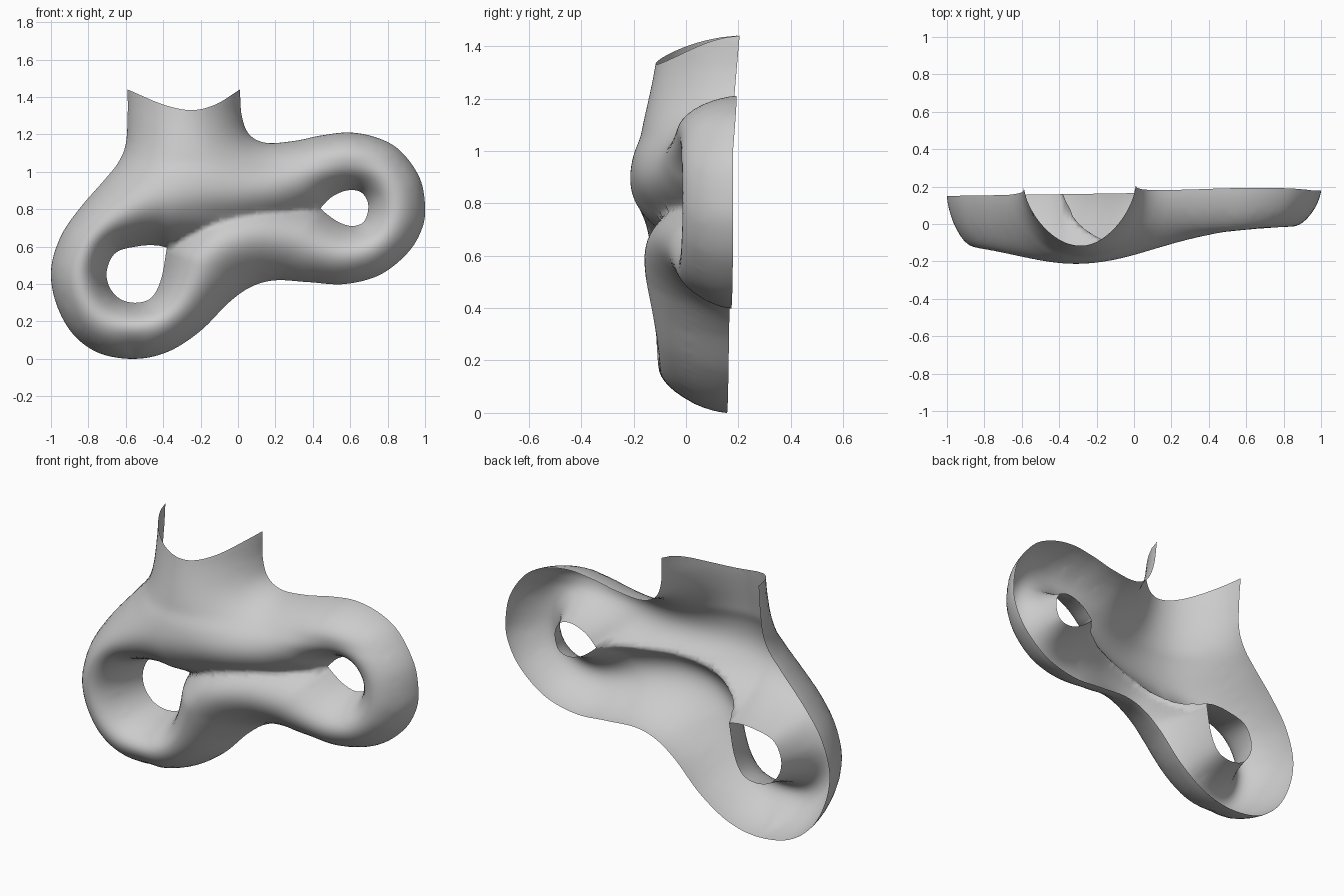
import bpy, math
from mathutils import Vector, kdtree
from mathutils.geometry import delaunay_2d_cdt

if "Cube" in bpy.data.objects:
    bpy.data.objects.remove(bpy.data.objects["Cube"])

# Front-view curves (x, z)
RIM = [(-.59, 1.44), (-.59, 1.3), (-.60, 1.15), (-.64, 1.05), (-.72, .95), (-.85, .8), (-.95, .65),
       (-1, .47), (-.97, .29), (-.88, .13), (-.74, .03), (-.55, 0),
       (-.37, .04), (-.2, .15), (-.05, .30), (.07, .385), (.2, .42), (.38, .41), (.57, .40),
       (.76, .45), (.91, .57), (.985, .7), (1, .82), (.97, .97), (.87, 1.11), (.75, 1.18), (.6, 1.21),
       (.45, 1.195), (.3, 1.165), (.15, 1.155), (.06, 1.2), (.02, 1.3), (.01, 1.44)]
NECK = [(.01, 1.44), (-.12, 1.36), (-.25, 1.33), (-.4, 1.36), (-.59, 1.44)]
HOLE_L = [(-.38, .595), (-.44, .607), (-.53, .603), (-.65, .57), (-.70, .48), (-.69, .39), (-.63, .32),
          (-.54, .30), (-.46, .33), (-.41, .43), (-.38, .595)]
HOLE_R = [(.44, .805), (.50, .865), (.58, .90), (.65, .895), (.69, .85), (.695, .79), (.67, .73),
          (.61, .71), (.54, .73), (.48, .77), (.44, .805)]
GROOVE = [(-.38, .595), (-.25, .66), (-.1, .725), (.1, .77), (.25, .785), (.44, .805)]


def spline(pts, step):
    """Smooth curve through the points, sampled at about the given spacing."""
    p = [Vector(q) for q in pts]
    p = [2 * p[0] - p[1]] + p + [2 * p[-1] - p[-2]]
    out = []
    for a, b, c, d in zip(p, p[1:], p[2:], p[3:]):
        n = max(2, round((c - b).length / step))
        for i in range(n):
            t = i / n
            out.append(.5 * (2 * b + (c - a) * t + (2 * a - 5 * b + 4 * c - d) * t * t
                             + (3 * b - a - 3 * c + d) * t ** 3))
    return out + [p[-2]]


def tree(points):
    """Distance function to a set of points."""
    kd = kdtree.KDTree(len(points))
    for i, p in enumerate(points):
        kd.insert((p.x, p.y, 0), i)
    kd.balance()
    return lambda q: kd.find((q.x, q.y, 0))[2]


def inside(q, loop):
    hit = False
    for a, b in zip(loop, loop[1:] + loop[:1]):
        if (a.y > q.y) != (b.y > q.y) and q.x < (b.x - a.x) * (q.y - a.y) / (b.y - a.y) + a.x:
            hit = not hit
    return hit


STEP, FINE = .016, .004


def half(right):
    """Left or right half of the outer rim, split at its lowest point."""
    out = []
    for s in (FINE, STEP):
        c = spline(RIM, s)
        k = min(range(len(c)), key=lambda i: c[i].y)
        out += c[k:] if right else c[:k + 1]
    return out


dist_l, dist_r = tree(half(False)), tree(half(True))
dist_neck = tree(spline(NECK, FINE))
dist_hole = tree([p for h in (HOLE_L, HOLE_R) for s in (FINE, STEP) for p in spline(h, s)])
gpts = spline(GROOVE, .014)
groove = [(p, .42 * t * (1 - t)) for i, p in enumerate(gpts) for t in [i / (len(gpts) - 1)]]
dist_groove = tree(gpts)


def depth(p):
    """Puffed tube section between the outer rim and the holes / groove."""
    x, z = p
    back = .165 + .015 * x + .09 * max(0, z - 1.0)
    dl, dr = dist_l(p), dist_r(p)
    d_in = min(dist_hole(p), min((p - g).length + c for g, c in groove))
    if min(dl, dr, d_in) < 1e-5:
        return back
    d_out = (dl ** -3 + dr ** -3) ** (-1 / 3)
    f = 2 * math.sqrt(d_out * d_in) / (d_out + d_in)
    f **= 1.4 + .4 * d_out / (d_out + d_in)
    bump = .14 * math.exp(-((x + .25) ** 2 + (z - .85) ** 2) / .24)
    h = .225 - .04 * x + bump + .33 * max(0, z - 1.05)
    return back - h * f


# Boundary loops of the shell
outer = spline(RIM, STEP)[:-1] + spline(NECK, STEP)[:-1]
holes = [spline(h, STEP)[:-1] for h in (HOLE_L, HOLE_R)]
loops = [outer] + holes


def valid(q):
    return inside(q, outer) and not any(inside(q, h) for h in holes)


def rim(q):
    return min(dist_l(q), dist_r(q), dist_hole(q))


# Fine rows beside the rims, where the surface turns steeply
pts, edges, loop_id, starts = [], [], [], []
for k, loop in enumerate(loops):
    s, n = len(pts), len(loop)
    starts.append(s)
    pts += loop
    loop_id += [k] * n
    edges += [(s + i, s + (i + 1) % n) for i in range(n)]
# Groove line joining the two holes
chain = [starts[1]] + [len(pts) + i for i in range(len(gpts) - 2)] + [starts[2]]
pts += gpts[1:-1]
edges += list(zip(chain, chain[1:]))
extra = []
for loop in loops:
    n = len(loop)
    for i, p in enumerate(loop):
        t = (loop[(i + 1) % n] - loop[i - 1]).normalized()
        for off in (.003, .009, .019, .033):
            for s in (1, -1):
                q = p + Vector((-t.y, t.x)) * off * s
                if rim(q) > off * .9 and dist_neck(q) > .004 and dist_groove(q) > .009 and valid(q):
                    extra.append(q)
# Regular grid over the rest
for i in range(-50, 51):
    for j in range(0, 74):
        q = Vector((i * .02 + (j % 2) * .01, j * .02))
        if rim(q) > .043 and dist_neck(q) > .012 and dist_groove(q) > .012 and valid(q):
            extra.append(q)
pts += extra
loop_id += [-1] * (len(pts) - len(loop_id))

v2, _, faces, origin, _, _ = delaunay_2d_cdt(pts, edges, [], 0, 1e-5)
ids = [loop_id[o[0]] if o else -1 for o in origin]
keep = []
for f in faces:
    if all(ids[i] >= 0 for i in f):
        if not valid(sum((v2[i] for i in f), Vector((0, 0))) / len(f)):
            continue
    keep.append(list(f))

# Shell object
mesh = bpy.data.meshes.new("two_hole_shell")
mesh.from_pydata([(p.x, depth(p), p.y) for p in v2], [], keep)
mesh.validate()
obj = bpy.data.objects.new("two_hole_shell", mesh)
bpy.context.collection.objects.link(obj)
for poly in mesh.polygons:
    poly.use_smooth = True

# Gentle relaxation of the surface
inner = obj.vertex_groups.new(name="interior")
inner.add([i for i, p in enumerate(v2) if rim(p) > .05 and dist_neck(p) > .02], 1, 'REPLACE')
sm = obj.modifiers.new("relax", 'SMOOTH')
sm.vertex_group = "interior"
sm.factor, sm.iterations = .5, 3
